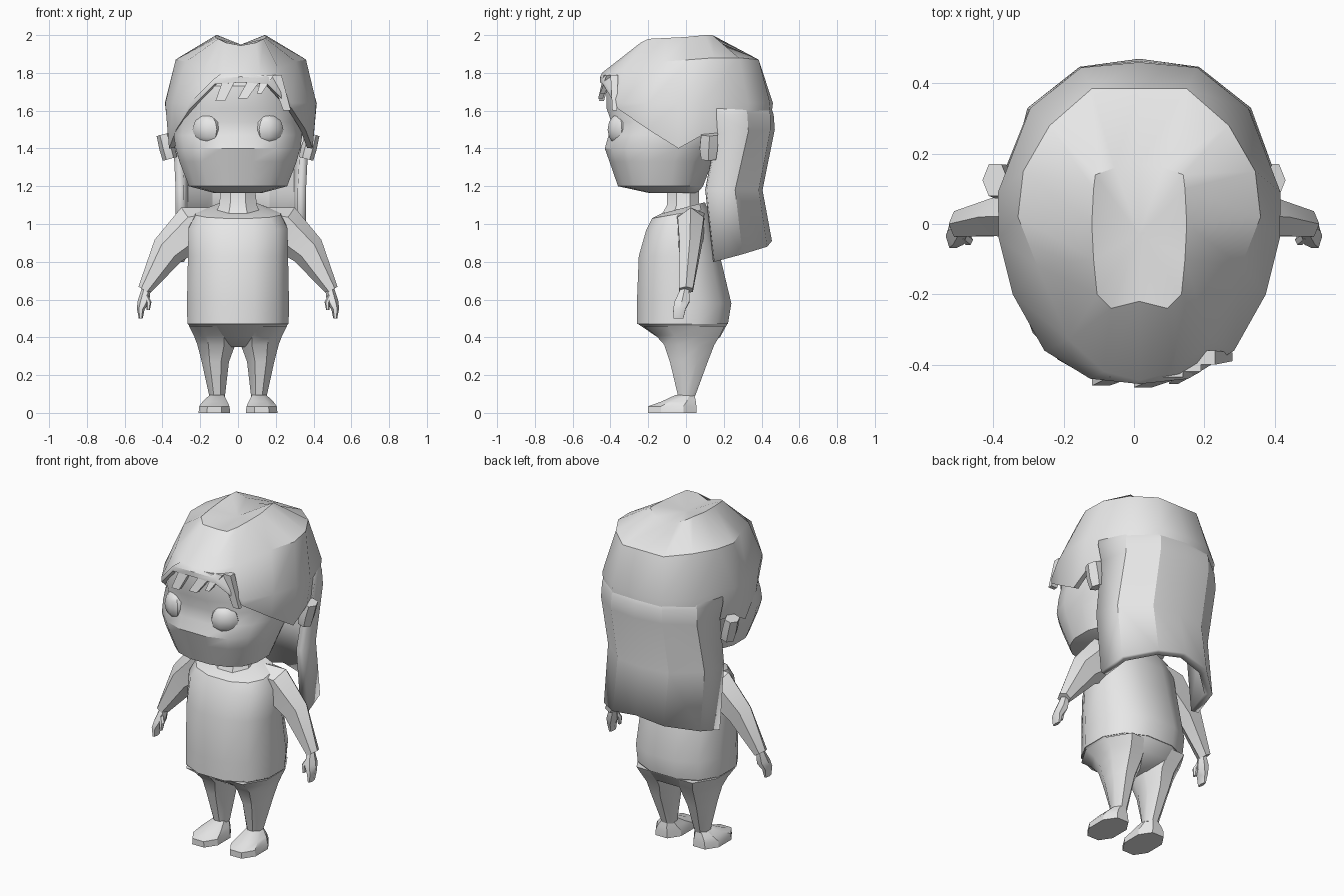
import bpy, bmesh, math
from mathutils import Vector

if "Cube" in bpy.data.objects:
    bpy.data.objects.remove(bpy.data.objects["Cube"])

grey = bpy.data.materials.new("plain_grey")
grey.diffuse_color = (0.8, 0.8, 0.8, 1)
grey.use_nodes = True
grey.node_tree.nodes["Principled BSDF"].inputs["Base Color"].default_value = grey.diffuse_color


def finish(name, bm, angle=30, thickness=0):
    bmesh.ops.recalc_face_normals(bm, faces=bm.faces)
    mesh = bpy.data.meshes.new(name)
    bm.to_mesh(mesh)
    bm.free()
    mesh.materials.append(grey)
    ob = bpy.data.objects.new(name, mesh)
    bpy.context.collection.objects.link(ob)
    bpy.ops.object.select_all(action='DESELECT')
    ob.select_set(True)
    bpy.context.view_layer.objects.active = ob
    if thickness:
        mod = ob.modifiers.new("thickness", 'SOLIDIFY')
        mod.thickness = thickness
        mod.offset = -1
        bpy.ops.object.modifier_apply(modifier=mod.name)
    bpy.ops.object.shade_smooth_by_angle(angle=math.radians(angle))
    return ob


def skin(bm, rows, closed=True, caps=True):
    """Bridge rows of points with quads."""
    vs = [[bm.verts.new(p) for p in r] for r in rows]
    n = len(vs[0])
    for a, b in zip(vs, vs[1:]):
        for i in range(n if closed else n - 1):
            j = (i + 1) % n
            bm.faces.new((a[i], a[j], b[j], b[i]))
    if caps:
        bm.faces.new(vs[0])
        bm.faces.new(vs[-1])
    return vs


def ring(z, xr, yf, yb, n=12, cx=0, p=2.0, tilt=0):
    """Horizontal rounded section from y front to y back."""
    pts = []
    for i in range(n):
        t = 2 * math.pi * (i + 0.5) / n
        c, s = math.cos(t), math.sin(t)
        k = 1 / math.cos(math.pi / n)
        x = math.copysign(min(1, abs(c) * k) ** (2 / p), c)
        y = math.copysign(min(1, abs(s) * k) ** (2 / p), s)
        pts.append((cx + xr * x, (yf + yb) / 2 + (yb - yf) / 2 * y, z + tilt * y))
    return pts


def loft(name, rings, angle=30):
    bm = bmesh.new()
    skin(bm, rings)
    return finish(name, bm, angle)


def tube(name, path, side, n=6):
    """Limb along an x-z path; each stop is x, y, z, half width, half depth."""
    rows = []
    for i, (x, y, z, a, b) in enumerate(path):
        p, q = path[max(i - 1, 0)], path[min(i + 1, len(path) - 1)]
        d = Vector((q[0] - p[0], q[2] - p[2])).normalized()
        row = []
        for k in range(n):
            t = 2 * math.pi * (k + 0.5) / n
            u, v = a * math.sin(t) / math.cos(math.pi / n / 2), b * math.cos(t)
            row.append((side * (x - d.y * u), y + v, z + d.x * u))
        rows.append(row)
    return loft(name, rows)


# Head with a slightly sunken eye band under the brow
loft("head", [ring(z, x, f, b, 16, 0, 2.4) for z, x, f, b in (
    (1.165, .13, -.20, .06), (1.20, .26, -.36, .09), (1.33, .31, -.405, .14),
    (1.40, .33, -.43, .2), (1.47, .34, -.41, .25), (1.54, .335, -.395, .29),
    (1.61, .335, -.42, .32), (1.73, .28, -.42, .28), (1.80, .16, -.36, .2))])

# Neck, body and hips
loft("neck", [ring(z, x, f, b, 8) for z, x, f, b in (
    (1.03, .13, -.14, .09), (1.10, .10, -.10, .07), (1.19, .09, -.10, .07))])
loft("shirt", [ring(z, x, f, b, 12, 0, 2.3, t) for z, x, f, b, t in (
    (.47, .268, -.26, .222, 0), (.58, .27, -.26, .24, 0), (.83, .265, -.25, .18, 0),
    (.98, .262, -.21, .14, .01), (1.055, .225, -.18, .115, .025),
    (1.085, .14, -.13, .10, .03))], 35)
loft("hips", [ring(z, x, f, b, 12, 0, 2.3) for z, x, f, b in (
    (.35, .06, -.07, .08), (.40, .215, -.15, .18), (.475, .268, -.26, .221))], 40)

# Crown and sides of the hair, front to back, on one half:
# rim x y z, middle x y, hem z, crown x y z
HALF = [
    (0, -.445, 1.80, 0, -.455, 1.75, 0, -.22, 1.945),
    (.10, -.42, 1.80, .14, -.44, 1.74, .08, -.24, 1.96),
    (.20, -.33, 1.82, .27, -.36, 1.61, .12, -.20, 1.98),
    (.29, -.12, 1.86, .36, -.20, 1.50, .13, -.10, 1.985),
    (.345, .02, 1.87, .40, -.04, 1.40, .135, 0, 1.99),
    (.33, .15, 1.88, .402, .09, 1.47, .13, .10, 2.0),
    (.255, .28, 1.88, .31, .33, 1.45, .125, .14, 2.0),
    (.135, .385, 1.87, .165, .445, 1.45, .07, .16, 1.97),
    (0, .385, 1.87, 0, .46, 1.45, 0, .17, 1.95)]
CX = .015
loop = [(1, c) for c in HALF] + [(-1, c) for c in HALF[-2:0:-1]]
hem, mid, rim, crown = [], [], [], []
for s, (rx, ry, rz, mx, my, hz, cx, cy, cz) in loop:
    k = 1 if hz > 1.6 else .95
    hem.append((CX + s * mx * k, my * (1 if my < 0 else k), hz))
    mid.append((CX + s * mx, my, max(1.64, hz + .03)))
    rim.append((CX + s * rx, ry, rz))
    crown.append((CX + s * cx, cy, cz))
bm = bmesh.new()
rows = skin(bm, [hem, mid, rim, crown], True, False)
top = bm.verts.new((CX, -.03, 1.95))
for i in range(len(loop)):
    bm.faces.new((rows[3][i], rows[3][(i + 1) % len(loop)], top))
finish("hair_cap", bm, 35, .03)

# Long hair down the back: half rows from the side edge to the centre
rows = []
for half in (((.352, .15, 1.70), (.29, .30, 1.70), (.15, .405, 1.70), (0, .42, 1.70)),
             ((.378, .165, 1.58), (.314, .325, 1.58), (.168, .446, 1.58), (0, .464, 1.58)),
             ((.36, .17, 1.48), (.318, .33, 1.49), (.17, .447, 1.50), (0, .47, 1.50)),
             ((.345, .11, 1.18), (.32, .26, 1.18), (.17, .385, 1.18), (0, .405, 1.18)),
             ((.345, .15, .80), (.32, .30, .84), (.17, .43, .88), (0, .455, .91))):
    full = [(1, c) for c in half] + [(-1, c) for c in half[-2::-1]]
    rows.append([(CX + s * x, y, z) for s, (x, y, z) in full])
bm = bmesh.new()
skin(bm, rows, False, False)
back = finish("long_hair", bm, 25)
mod = back.modifiers.new("thickness", 'SOLIDIFY')
mod.thickness = .045
# thicken towards the body whichever way the sheet was wound
mod.offset = -1 if sum(p.normal.y for p in back.data.polygons) > 0 else 1

# Fringe strands: top left x, top right x, tip left x, tip right x, tip z, y top, y tip
for a, b, c, d, z, y0, y1 in ((-.07, .0, -.12, -.07, 1.65, -.435, -.445),
                              (.07, .14, .0, .05, 1.665, -.435, -.45),
                              (.13, .19, .10, .125, 1.69, -.42, -.44),
                              (.17, .23, .24, .28, 1.60, -.40, -.375)):
    bm = bmesh.new()
    skin(bm, [[(a, y0, 1.79), (b, y0, 1.79), (b, y0 + .04, 1.79), (a, y0 + .04, 1.79)],
              [(c, y1 - .015, z), (d, y1 - .015, z), (d, y1 + .01, z), (c, y1 + .01, z)]])
    finish("fringe_strand", bm)

for s, tag in ((1, "left"), (-1, "right")):
    # Eye
    bm = bmesh.new()
    bmesh.ops.create_uvsphere(bm, u_segments=8, v_segments=6, radius=1)
    for v in bm.verts:
        v.co = (s * (.165 + v.co.x * .075), -.36 + v.co.y * .055 + v.co.x * .02,
                1.50 + v.co.z * .08)
    finish(tag + "_eye", bm, 40)
    # Ear
    tube(tag + "_ear", [(.36, .12, 1.345, .038, .045), (.375, .12, 1.40, .04, .055),
                        (.395, .125, 1.475, .036, .052)], s)
    # Sleeve
    tube(tag + "_sleeve", [(.13, .02, 1.025, .065, .09), (.23, .025, .985, .12, .08),
                           (.37, .02, .86, .088, .062), (.497, 0, .65, .034, .042)], s)
    # Hand and thumb
    tube(tag + "_hand", [(.485, -.005, .66, .022, .024), (.50, -.02, .59, .03, .045),
                         (.515, -.035, .55, .02, .038), (.515, -.04, .50, .010, .030)], s)
    tube(tag + "_thumb", [(.49, -.03, .62, .014, .016), (.472, -.045, .585, .014, .016),
                          (.475, -.05, .545, .008, .012)], s)
    # Trouser leg
    loft(tag + "_leg", [ring(z, x, f, b, 8, s * cx) for z, cx, x, f, b in (
        (.08, .11, .04, -.04, .045), (.27, .12, .072, -.085, .115),
        (.36, .115, .10, -.115, .15), (.41, .122, .112, -.16, .18),
        (.46, .132, .128, -.225, .205))], 40)
    # Shoe
    loft(tag + "_shoe", [ring(z, x, f, b, 8, s * cx, 2.3) for z, cx, x, f, b in (
        (0, .125, .084, -.20, .055), (.035, .125, .08, -.20, .055),
        (.06, .122, .065, -.13, .052), (.095, .112, .038, -.055, .045))])
